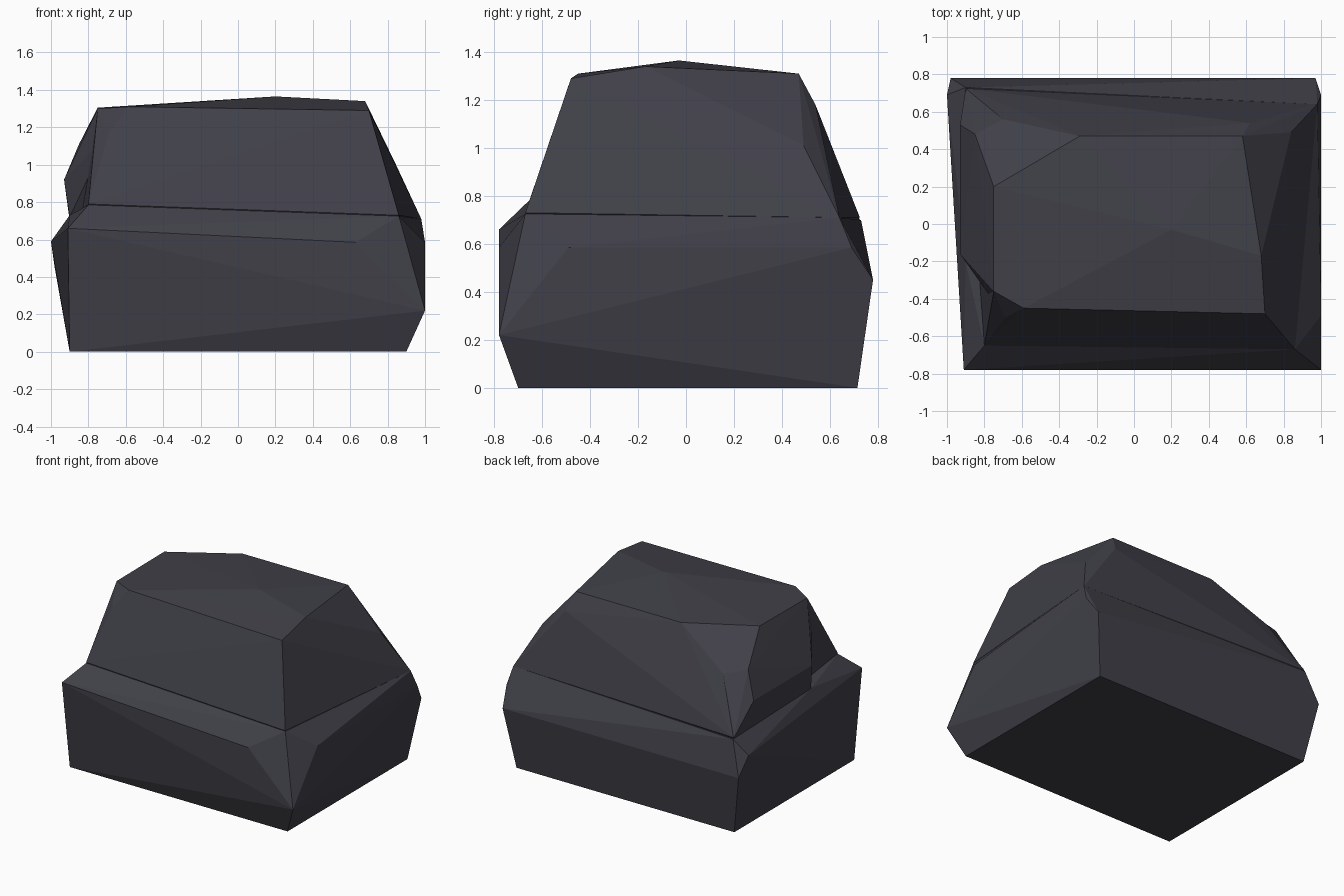
import bpy, bmesh

if "Cube" in bpy.data.objects:
    bpy.data.objects.remove(bpy.data.objects["Cube"])

slate = bpy.data.materials.new("dark slate")
slate.diffuse_color = (0.052, 0.051, 0.066, 1)
slate.use_nodes = True
slate.node_tree.nodes["Principled BSDF"].inputs["Base Color"].default_value = slate.diffuse_color


def hull(name, points):
    """Faceted stone block: convex hull around a few corner points."""
    bm = bmesh.new()
    for p in points:
        bm.verts.new(p)
    res = bmesh.ops.convex_hull(bm, input=bm.verts[:])
    loose = [v for v in bm.verts if not v.link_faces]
    bmesh.ops.delete(bm, geom=loose, context='VERTS')
    bmesh.ops.recalc_face_normals(bm, faces=bm.faces[:])
    me = bpy.data.meshes.new(name)
    bm.to_mesh(me)
    bm.free()
    me.materials.append(slate)
    ob = bpy.data.objects.new(name, me)
    bpy.context.collection.objects.link(ob)
    return ob


# wide lower block with chamfered rim and front corner
base = hull("boulder", [
    (-.9, -.7, 0), (.9, -.7, 0), (.9, .715, 0), (-.9, .715, 0),
    (-.91, -.78, .66), (-.32, -.78, .585), (.63, -.78, .585), (1, -.78, .22),
    (1, -.49, .585), (1, .69, .585), (.97, .78, .45), (-.98, .78, .45),
    (-1, .69, .59), (-.8, -.65, .785), (.86, -.67, .725), (.98, .64, .71),
    (-.9, .73, .7), (-.9, -.2, .73)])

# tapered upper block
crown = hull("crown", [
    (-.8, -.65, .79), (.86, -.67, .73), (.98, .64, .71), (-.9, .725, .71),
    (-.69, -.5, 1.17), (-.59, -.45, 1.31), (-.75, -.36, 1.3), (-.75, .2, 1.305),
    (.7, -.48, 1.29), (.68, -.17, 1.34), (.2, -.03, 1.365), (.58, .47, 1.31),
    (-.29, .47, 1.31), (-.7, .56, 1.07), (.62, .54, 1.18), (.84, .49, 1.01),
    (-.7, -.5, .5), (.7, -.5, .5), (.8, .55, .5), (-.8, .55, .5)])

# overhanging bulge on the left side
bulge = hull("left_bulge", [
    (-.75, -.36, 1.3), (-.75, .2, 1.305), (-.69, -.5, 1.17),
    (-.93, -.16, .92), (-.93, .53, .92), (-.85, .48, 1.11),
    (-.9, -.19, .72), (-.9, .725, .7), (-.7, .56, 1.07),
    (-.4, -.2, 1.2), (-.4, .2, 1.2), (-.4, -.2, .55), (-.4, .4, .55)])

# fuse the blocks into one stone
bpy.context.view_layer.objects.active = base
for part in (crown, bulge):
    mod = base.modifiers.new("fuse", 'BOOLEAN')
    mod.operation = 'UNION'
    mod.solver = 'EXACT'
    mod.object = part
    bpy.ops.object.modifier_apply(modifier=mod.name)
    bpy.data.objects.remove(part)
